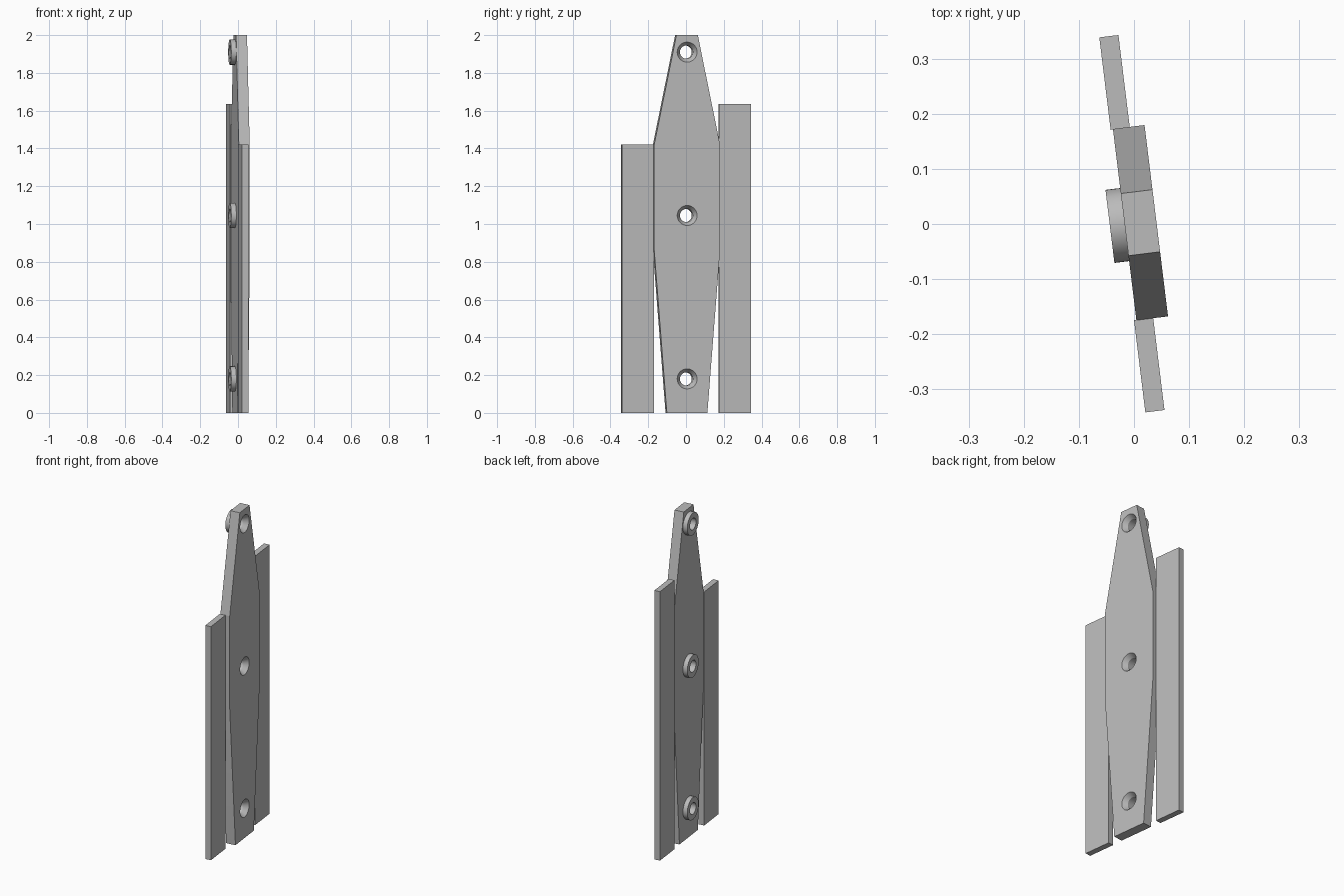
import bpy, bmesh, math
from mathutils import Matrix

if "Cube" in bpy.data.objects:
    bpy.data.objects.remove(bpy.data.objects["Cube"])

TURN = Matrix.Rotation(math.radians(7), 4, 'Z')   # whole assembly is turned slightly
MID = 0.001                                       # centre line across the width
HOLES = (0.18, 1.045, 1.91)                       # screw hole heights

grey = bpy.data.materials.new("light_grey")
grey.diffuse_color = (0.5, 0.5, 0.5, 1)
grey.use_nodes = True
grey.node_tree.nodes["Principled BSDF"].inputs["Base Color"].default_value = grey.diffuse_color


def finish(name, bm):
    bmesh.ops.recalc_face_normals(bm, faces=bm.faces)
    bm.transform(TURN)
    mesh = bpy.data.meshes.new(name)
    bm.to_mesh(mesh)
    bm.free()
    mesh.materials.append(grey)
    obj = bpy.data.objects.new(name, mesh)
    bpy.context.collection.objects.link(obj)
    return obj


def slab(name, outline, x0, x1):
    """Extrude a (y, z) outline through the thickness x0..x1."""
    bm = bmesh.new()
    face = bm.faces.new([bm.verts.new((x0, y + MID, z)) for y, z in outline])
    ext = bmesh.ops.extrude_face_region(bm, geom=[face])
    verts = [v for v in ext["geom"] if isinstance(v, bmesh.types.BMVert)]
    bmesh.ops.translate(bm, verts=verts, vec=(x1 - x0, 0, 0))
    return finish(name, bm)


def lathe(name, profile, z, closed, n=48):
    """Spin an (x, radius) profile around an x-facing axis at height z."""
    bm = bmesh.new()
    rings = [[bm.verts.new((x, MID + r * math.cos(2 * math.pi * i / n),
                            z + r * math.sin(2 * math.pi * i / n)))
              for i in range(n)] for x, r in profile]
    pairs = list(zip(rings, rings[1:]))
    if closed:
        pairs.append((rings[-1], rings[0]))
    else:
        bm.faces.new(rings[0])
        bm.faces.new(rings[-1])
    for a, b in pairs:
        for i in range(n):
            j = (i + 1) % n
            bm.faces.new((a[i], a[j], b[j], b[i]))
    return finish(name, bm)


def activate(obj):
    bpy.ops.object.select_all(action='DESELECT')
    obj.select_set(True)
    bpy.context.view_layer.objects.active = obj


# Tapered centre plate
half = [(0.108, 0), (0.1755, 0.86), (0.1755, 1.42), (0.057, 2.0)]
plate = slab("centre_plate", half + [(-y, z) for y, z in reversed(half)], -0.017, 0.041)

# Side strips of different heights
for name, y0, y1, top in (("short_strip", -0.344, -0.1745, 1.42),
                          ("tall_strip", 0.1745, 0.344, 1.635)):
    slab(name, [(y0, 0), (y1, 0), (y1, top), (y0, top)], -0.0213, 0.0138)

# Countersunk holes through the plate, with ring spacers behind them
for k, z in enumerate(HOLES):
    cutter = lathe("hole_cutter", [(-0.03, 0.035), (0.013, 0.035),
                                   (0.041, 0.053), (0.048, 0.0575)], z, False)
    cutter.hide_render = True
    cut = plate.modifiers.new("hole", 'BOOLEAN')
    cut.operation, cut.solver, cut.object = 'DIFFERENCE', 'EXACT', cutter
    activate(plate)
    bpy.ops.object.modifier_apply(modifier=cut.name)
    bpy.data.objects.remove(cutter)
    ring = lathe("ring_spacer_%d" % (k + 1), [(-0.044, 0.035), (-0.044, 0.067),
                                              (-0.017, 0.067), (-0.017, 0.035)], z, True)
    activate(ring)
    bpy.ops.object.shade_smooth_by_angle(angle=math.radians(25))

activate(plate)
bpy.ops.object.shade_smooth_by_angle(angle=math.radians(8))
